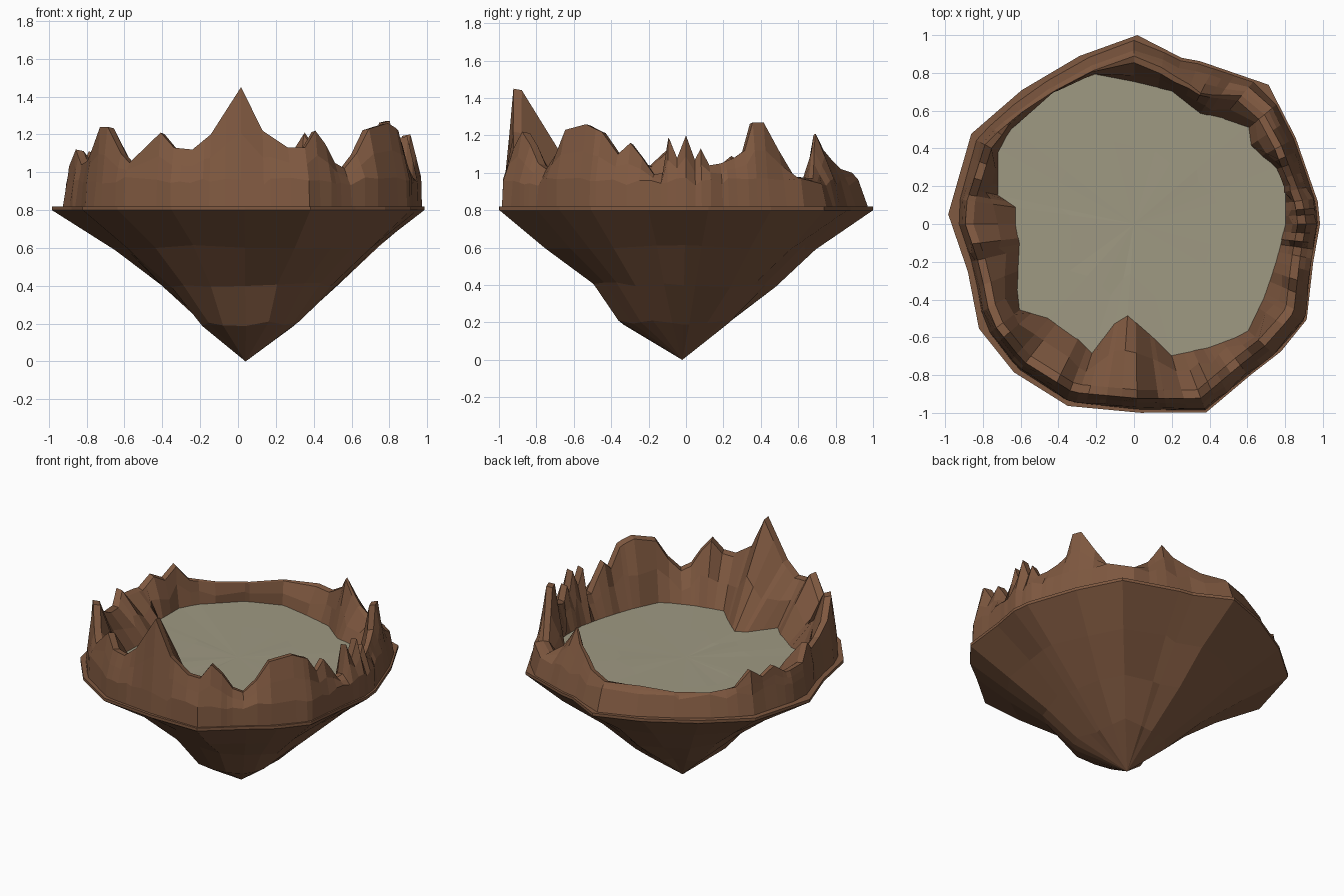
import bpy, bmesh, math, random

if "Cube" in bpy.data.objects:
    bpy.data.objects.remove(bpy.data.objects["Cube"])

random.seed(4)

# outlines as (degrees, radius), counted from +x towards +y
RIM = [(0, .985), (7, .98), (28, .97), (46, 1.025), (68, .93), (74, .915), (89, 1.0),
       (108, .935), (130, .925), (151, .985), (177, .985), (196, .915), (214, .99),
       (231, 1.01), (250, 1.025), (272, 1.0), (291, 1.068), (308, 1.01), (319, 1.03),
       (331, 1.045), (348, .97)]
FLOOR = [(0, .8), (14, .825), (22, .81), (33, .74), (41, .8), (59, .68), (74, .73),
         (90, .75), (104, .82), (122, .83), (142, .82), (151, .82), (168, .735),
         (172, .625), (180, .62), (190, .61), (216, .765), (228, .67), (243, .67),
         (252, .715), (259, .53), (266, .48), (280, .61), (286, .72), (301, .76),
         (316, .83), (330, .79), (345, .776)]
# crest as (degrees, height)
CREST = [(0, 1.2), (3, 1.07), (5, 1.13), (8, 1.04), (12, 1.05), (17, 1.08), (21, 1.12),
         (24, 1.27), (28, 1.27), (34, 1.12), (40, .98), (50, .97), (56, 1.05), (63, 1.21),
         (68, 1.12), (80, 1.02), (90, 1.0), (105, 1.0), (120, .97), (135, .97), (146, 1.0),
         (152, 1.11), (158, 1.04), (164, 1.09), (170, 1.02), (180, 1.03), (187, 1.12),
         (193, 1.04), (202, 1.06), (210, 1.12), (217, 1.24), (221, 1.24), (228, 1.1),
         (232, 1.05), (244, 1.21), (249, 1.13), (255, 1.12), (261, 1.2), (271, 1.45),
         (278, 1.22), (286, 1.13), (291, 1.13), (295, 1.22), (299, 1.15), (303, 1.05),
         (307, 1.02), (312, 1.1), (317, 1.23), (326, 1.26), (332, 1.22), (337, 1.1),
         (341, 1.16), (345, 1.08), (349, .99), (352, 1.0), (354, 1.19), (357, 1.08)]
Z_RIM, Z_LIP, Z_FLOOR = .80, .82, .83


def bracket(table, a):
    """Neighbouring keys around angle a on a closed loop."""
    a %= 360
    loop = table + [(table[0][0] + 360, table[0][1])]
    for p, q in zip(loop, loop[1:]):
        if p[0] <= a <= q[0]:
            return p, q, a


def outline(table, a):
    """Radius on the straight polygon edge at angle a."""
    (a0, r0), (a1, r1), a = bracket(table, a)
    s = lambda d: math.sin(math.radians(d))
    return s(a1 - a0) / (s(a1 - a) / r0 + s(a - a0) / r1)


def height(a):
    (a0, h0), (a1, h1), a = bracket(CREST, a)
    return h0 + (h1 - h0) * (a - a0) / (a1 - a0)


def polar(a, r, z, cx=0, cy=0):
    t = math.radians(a)
    return (cx + r * math.cos(t), cy + r * math.sin(t), z)


def material(name, col):
    m = bpy.data.materials.new(name)
    m.diffuse_color = (*col, 1)
    m.use_nodes = True
    m.node_tree.nodes["Principled BSDF"].inputs["Base Color"].default_value = m.diffuse_color
    return m


def ring(bm, pts):
    return [bm.verts.new(p) for p in pts]


def bridge(bm, a, b):
    n = len(a)
    for i in range(n):
        j = (i + 1) % n
        bm.faces.new((a[i], a[j], b[j], b[i]))


def fan(bm, loop, point):
    tip = bm.verts.new(point)
    for i in range(len(loop)):
        bm.faces.new((loop[i], loop[(i + 1) % len(loop)], tip))


def finish(bm, name, mat, recalc=True):
    if recalc:
        bmesh.ops.recalc_face_normals(bm, faces=bm.faces)
    me = bpy.data.meshes.new(name)
    bm.to_mesh(me)
    bm.free()
    me.materials.append(mat)
    ob = bpy.data.objects.new(name, me)
    bpy.context.collection.objects.link(ob)
    return ob


rock = material("brown rock", (.215, .100, .052))
sand = material("grey green ground", (.345, .320, .225))

# underside: faceted cone hanging from the rim, with a thin lip
bm = bmesh.new()
rings = []
for z, k, jit in ((.2, .235, .05), (.4, .47, .04), (.6, .71, .02), (Z_RIM, 1, 0), (Z_LIP, 1, 0)):
    pts = []
    for a, r in RIM:
        t = math.radians(a)
        f = k * (1 + random.uniform(-jit, jit))
        if jit:         # fuller on the right and on the diagonals
            f += .035 * math.cos(t) + .03 * abs(math.sin(2 * t))
        if z == .2:     # bulge low on the front
            f += .08 * max(0, -math.sin(t)) ** 2
        dz = random.uniform(-.015, .015) if jit else 0
        pts.append(polar(a, r * f, z + dz, .04 * (1 - k), -.02 * (1 - k)))
    rings.append(ring(bm, pts))
for lo, hi in zip(rings, rings[1:]):
    bridge(bm, lo, hi)
fan(bm, rings[0], (.04, -.02, 0))
fan(bm, rings[-1], (0, 0, Z_LIP))
finish(bm, "rock_underside", rock)

# mountain ring: outer wall, crest and inner slope
angles = [a for a, _ in CREST]
angles += [a for a, _ in FLOOR if min(abs(a - b) for b in angles) >= 2]
angles.sort()
layers = [[] for _ in range(7)]
for a in angles:
    R, F, h = outline(RIM, a), outline(FLOOR, a), height(a)
    c, s = math.cos(math.radians(a)), math.sin(math.radians(a))
    peak = max(0, 1 - abs(a - 62) / 14)          # the back peak sits further in
    rear, front = max(0, s), max(0, -s)          # rear walls lean inwards
    top_out = R * (.925 - .075 * peak - .03 * rear)
    top_in = max(F + .025, R * (.88 - .05 * peak - .02 * rear))
    top_in = min(top_in, top_out - .005)
    foot = R * (.973 + .014 * c + .01 * front + .007 * rear)
    wall = R * (.962 + .018 * c + .015 * front - .03 * rear)
    shoulder = min(.96, h - .02) + random.uniform(-.03, .015)
    j = random.uniform(-.02, .02)
    layers[0].append(polar(a, foot, Z_LIP - .005))
    layers[1].append(polar(a, wall + j * .4, shoulder))
    layers[2].append(polar(a, (wall + top_out) / 2 + j * .3, (shoulder + h) / 2))
    layers[3].append(polar(a, top_out, h))
    layers[4].append(polar(a, top_in, h - .008))
    layers[5].append(polar(a, (top_in + F) / 2 + j, (h + Z_FLOOR) / 2 + j))
    layers[6].append(polar(a, F, Z_FLOOR - .008))
bm = bmesh.new()
loops = [ring(bm, pts) for pts in layers]
for lo, hi in zip(loops, loops[1:]):
    bridge(bm, lo, hi)
bridge(bm, loops[-1], loops[0])
finish(bm, "mountain_ring", rock)

# crater floor: nearly flat ground reaching just under the slopes
bm = bmesh.new()
edge = ring(bm, [polar(a, r * 1.02, Z_FLOOR) for a, r in FLOOR])
inner = ring(bm, [polar(a, r * .55, Z_FLOOR + random.uniform(-.002, .002)) for a, r in FLOOR])
bridge(bm, edge, inner)
fan(bm, inner, (0, 0, Z_FLOOR))
for f in bm.faces:
    f.normal_update()
    if f.normal.z < 0:
        f.normal_flip()
finish(bm, "crater_floor", sand, False)
